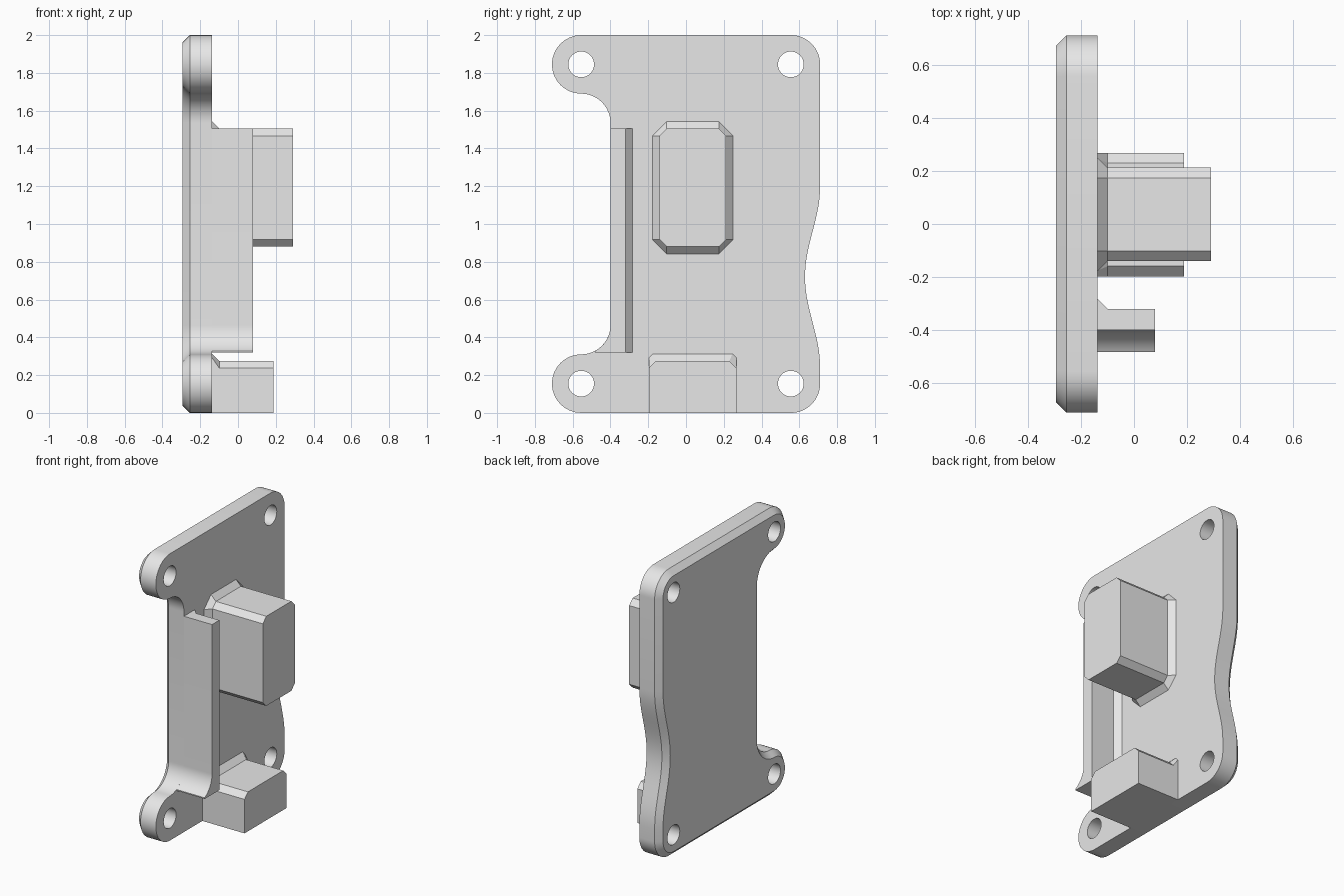
import bpy
import bmesh
from math import cos, sin, pi, radians
from mathutils import Vector

cube = bpy.data.objects.get("Cube")
if cube:
    bpy.data.objects.remove(cube, do_unlink=True)

grey = bpy.data.materials.new("plain_grey")
grey.use_nodes = True
grey.diffuse_color = (0.8, 0.8, 0.8, 1)
grey.node_tree.nodes["Principled BSDF"].inputs["Base Color"].default_value = (0.8, 0.8, 0.8, 1)

BACK, FACE = -0.293, -0.137      # rear and front planes of the plate
C = 0.038                        # chamfer size used everywhere
R = 0.155                        # radius of corners, ears and notch fillets
ROOT = FACE + C


def arc(y, z, start, end, steps=16):
    angles = [radians(start + (end - start) * i / steps) for i in range(steps + 1)]
    return [(y + R * cos(a), z + R * sin(a)) for a in angles]


def loft(name, rings):
    """Solid through equal-count (y, z) rings placed at given x positions."""
    bm = bmesh.new()
    loops = [[bm.verts.new((x, y, z)) for y, z in pts] for x, pts in rings]
    for a, b in zip(loops, loops[1:]):
        for i in range(len(a)):
            j = (i + 1) % len(a)
            bm.faces.new((a[i], a[j], b[j], b[i]))
    bm.faces.new(loops[0])
    bm.faces.new(loops[-1])
    bmesh.ops.recalc_face_normals(bm, faces=bm.faces)
    mesh = bpy.data.meshes.new(name)
    bm.to_mesh(mesh)
    bm.free()
    mesh.materials.append(grey)
    obj = bpy.data.objects.new(name, mesh)
    bpy.context.collection.objects.link(obj)
    return obj


def activate(obj):
    bpy.ops.object.select_all(action='DESELECT')
    obj.select_set(True)
    bpy.context.view_layer.objects.active = obj


def inset(pts, d):
    """Shift a counter-clockwise loop inward along its vertex normals."""
    out = []
    for i, p in enumerate(pts):
        p = Vector(p)
        a = (p - Vector(pts[i - 1])).normalized()
        b = (Vector(pts[(i + 1) % len(pts)]) - p).normalized()
        t = (a + b).normalized()
        out.append(tuple(p + Vector((-t.y, t.x)) * d / t.dot(a)))
    return out


# Plate outline: rounded corners, wavy left edge, ears and a notch
E = 0.555                        # y of the corner centres
LOW, HIGH = R, 2 - R             # z of the corner centres
wave = [(0.67 - 0.04 * cos(pi * t / 16), 0.72 + 0.48 * t / 16) for t in range(-16, 17)]
path = (arc(E, LOW, -90, 0) + wave + arc(E, HIGH, 0, 90)
        + arc(-E, HIGH, 90, 270) + arc(-E, HIGH - 2 * R, 90, 0)
        + arc(-E, LOW + 2 * R, 0, -90) + arc(-E, LOW, 90, 270))
outline = []
for p in path:
    if not outline or (Vector(p) - Vector(outline[-1])).length > 0.001:
        outline.append(p)

plate = loft("mounting_plate", [(BACK, inset(outline, C)), (BACK + C, outline), (FACE, outline)])

# Screw holes
for y in (-E, E):
    for z in (LOW, HIGH):
        bpy.ops.mesh.primitive_cylinder_add(vertices=40, radius=0.068, depth=1,
                                            location=(BACK, y, z), rotation=(0, pi / 2, 0))
        cutter = bpy.context.object
        cutter.hide_render = True
        activate(plate)
        mod = plate.modifiers.new("hole", 'BOOLEAN')
        mod.operation, mod.solver, mod.object = 'DIFFERENCE', 'EXACT', cutter
        bpy.ops.object.modifier_apply(modifier=mod.name)
        bpy.data.objects.remove(cutter, do_unlink=True)


# Side wall following the notch, with a chamfered root on its inner side
def wall_ring(inner):
    return arc(-E, LOW + 2 * R, -62, 0) + [(-0.4, 1.505), (inner, 1.505), (inner, 0.32), (-0.482, 0.32)]


wall = loft("side_wall", [(FACE, wall_ring(-0.282)), (ROOT, wall_ring(-0.32)), (0.08, wall_ring(-0.32))])


# Central box with cut corners and a flared root
def cut_rect(y0, y1, z0, z1, c):
    return [(y0 + c, z0), (y1 - c, z0), (y1, z0 + c), (y1, z1 - c),
            (y1 - c, z1), (y0 + c, z1), (y0, z1 - c), (y0, z0 + c)]


body = cut_rect(-0.14, 0.212, 0.88, 1.505, C)
flare = cut_rect(-0.14 - C, 0.212 + C, 0.88 - C, 1.505 + C, 2 * C)
box = loft("upper_box", [(FACE, flare), (ROOT, body), (0.29, body)])


# Bottom block, flush with the plate's lower edge, flared only upward
def block_ring(top, c):
    return [(-0.197, 0), (0.268, 0), (0.268, top - c), (0.268 - c, top), (-0.197 + c, top), (-0.197, top - c)]


block = loft("lower_block", [(FACE, block_ring(0.275 + C, 0.022)),
                             (ROOT, block_ring(0.275, C)), (0.188, block_ring(0.275, C))])

for obj in (plate, wall, box, block):
    activate(obj)
    bpy.ops.object.shade_smooth_by_angle(angle=radians(30))
